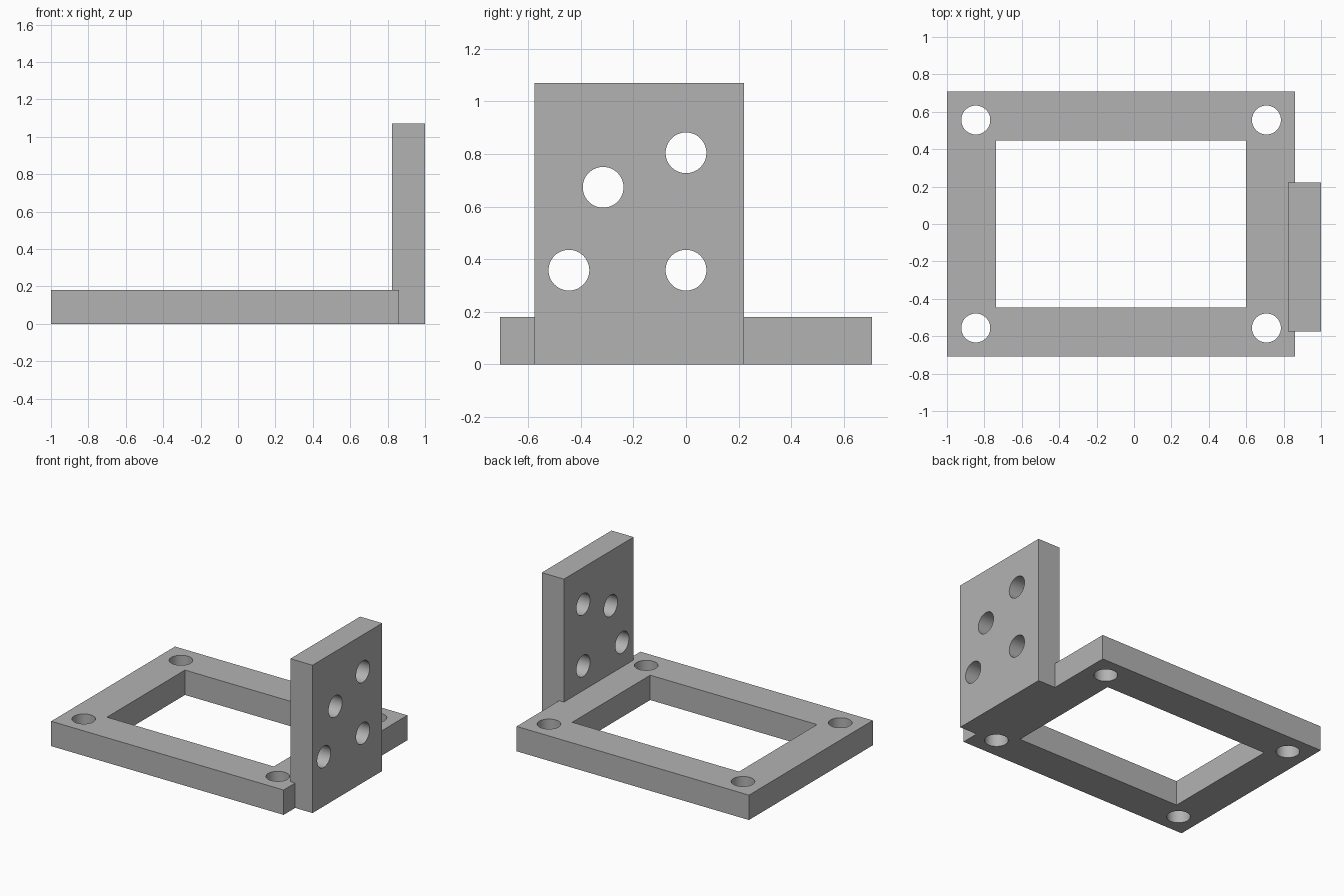
import bpy
from mathutils import Matrix, Vector

default = bpy.data.objects.get("Cube")
if default:
    bpy.data.objects.remove(default, do_unlink=True)

HOLE_RADIUS = 0.0775

grey = bpy.data.materials.new("plain grey")
grey.use_nodes = True
colour = (0.45, 0.45, 0.45, 1)
grey.diffuse_color = colour
grey.node_tree.nodes["Principled BSDF"].inputs["Base Color"].default_value = colour


def box(name, low, high):
    low, high = Vector(low), Vector(high)
    bpy.ops.mesh.primitive_cube_add(size=1)
    ob = bpy.context.object
    ob.name = name
    ob.data.transform(Matrix.Translation((low + high) / 2) @ Matrix.Diagonal((high - low).to_4d()))
    ob.data.materials.append(grey)
    return ob


def hole(name, centre, rotation=(0, 0, 0)):
    bpy.ops.mesh.primitive_cylinder_add(vertices=48, radius=HOLE_RADIUS, depth=0.5,
                                        location=centre, rotation=rotation)
    ob = bpy.context.object
    ob.name = name
    ob.data.materials.append(grey)
    return ob


def cut(target, cutters):
    for cutter in cutters:
        mod = target.modifiers.new(cutter.name, 'BOOLEAN')
        mod.operation = 'DIFFERENCE'
        mod.solver = 'EXACT'
        mod.object = cutter
    bpy.ops.object.select_all(action='DESELECT')
    target.select_set(True)
    bpy.context.view_layer.objects.active = target
    for mod in list(target.modifiers):
        bpy.ops.object.modifier_apply(modifier=mod.name)
    for cutter in cutters:
        bpy.data.objects.remove(cutter, do_unlink=True)
    bpy.ops.object.shade_smooth_by_angle(angle=0.5)


# Flat base frame with a rectangular window and four corner holes
frame = box("base_frame", (-1, -0.708, 0), (0.861, 0.708, 0.18))
cutters = [box("window_cutter", (-0.737, -0.446, -0.2), (0.599, 0.446, 0.4))]
for x in (-0.846, 0.708):
    for y in (-0.556, 0.556):
        cutters.append(hole("corner_hole_cutter", (x, y, 0.09)))
cut(frame, cutters)

# Upright plate on the left side with four through holes
plate = box("upright_plate", (0.823, -0.576, 0), (1, 0.221, 1.07))
plate_holes = [(0, 0.804), (-0.315, 0.673), (-0.445, 0.358), (0, 0.358)]
cut(plate, [hole("plate_hole_cutter", (0.91, y, z), (0, 1.570796, 0)) for y, z in plate_holes])
